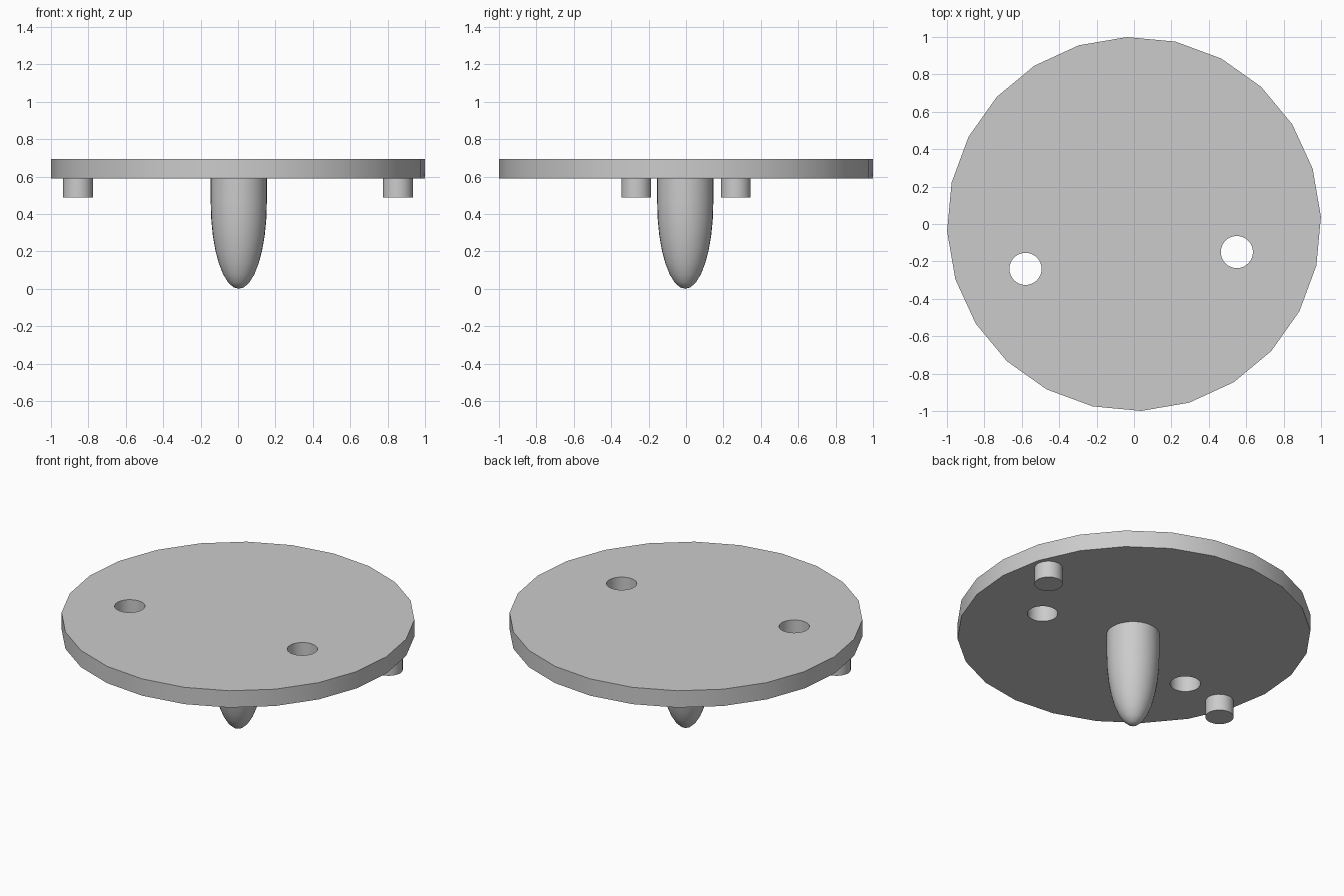
import bpy, bmesh, math

cube = bpy.data.objects.get("Cube")
if cube:
    bpy.data.objects.remove(cube, do_unlink=True)

grey = bpy.data.materials.new("plain_grey")
grey.use_nodes = True
colour = (0.6, 0.6, 0.6, 1)
grey.diffuse_color = colour
grey.node_tree.nodes["Principled BSDF"].inputs["Base Color"].default_value = colour

DISC_BOTTOM, DISC_TOP = 0.59, 0.695


def smooth(obj):
    bpy.ops.object.select_all(action='DESELECT')
    obj.select_set(True)
    bpy.context.view_layer.objects.active = obj
    bpy.ops.object.shade_smooth_by_angle(angle=math.radians(30))


def cylinder(name, x, y, radius, bottom, top, sides, turn=0.0):
    bpy.ops.mesh.primitive_cylinder_add(
        vertices=sides, radius=radius, depth=top - bottom,
        location=(x, y, (bottom + top) / 2), rotation=(0, 0, turn))
    obj = bpy.context.object
    obj.name = name
    obj.data.materials.append(grey)
    return obj


# Round plate; a vertex sits slightly past the +x axis
disc = cylinder("disc", 0, 0, 1, DISC_BOTTOM, DISC_TOP, 24, math.radians(2.2 - 90))

# Two holes bored through the plate
for name, x, y in (("right_hole", -0.58, -0.24), ("left_hole", 0.55, -0.15)):
    cutter = cylinder(name + "_cutter", x, y, 0.086, 0.5, 0.8, 32)
    cutter.hide_render = True
    cutter.hide_set(True)
    cut = disc.modifiers.new(name, 'BOOLEAN')
    cut.operation = 'DIFFERENCE'
    cut.solver = 'EXACT'
    cut.object = cutter
bpy.context.view_layer.objects.active = disc
for cut in list(disc.modifiers):
    bpy.ops.object.modifier_apply(modifier=cut.name)
smooth(disc)

# Two short pegs under opposite edges
for name, side in (("left_peg", 1), ("right_peg", -1)):
    smooth(cylinder(name, side * 0.855, side * 0.266, 0.08, 0.487, DISC_BOTTOM, 32))

# Central spindle: straight shaft running into an elliptical nose
RADIUS, NOSE, RINGS, SIDES = 0.15, 0.46, 8, 32
profile = [(RADIUS, DISC_BOTTOM)]
for i in range(RINGS):
    a = math.radians(90) * i / RINGS
    profile.append((RADIUS * math.cos(a), NOSE * (1 - math.sin(a))))
bm = bmesh.new()
rings = []
for r, z in profile:
    rings.append([bm.verts.new((r * math.cos(math.tau * k / SIDES),
                                r * math.sin(math.tau * k / SIDES), z))
                  for k in range(SIDES)])
for upper, lower in zip(rings, rings[1:]):
    for k in range(SIDES):
        n = (k + 1) % SIDES
        bm.faces.new((upper[k], lower[k], lower[n], upper[n]))
tip = bm.verts.new((0, 0, 0))
for k in range(SIDES):
    bm.faces.new((rings[-1][k], tip, rings[-1][(k + 1) % SIDES]))
bm.faces.new(rings[0])
bmesh.ops.recalc_face_normals(bm, faces=bm.faces)
mesh = bpy.data.meshes.new("spindle")
bm.to_mesh(mesh)
bm.free()
mesh.materials.append(grey)
spindle = bpy.data.objects.new("spindle", mesh)
spindle.location = (0.004, -0.004, 0)
bpy.context.collection.objects.link(spindle)
smooth(spindle)
